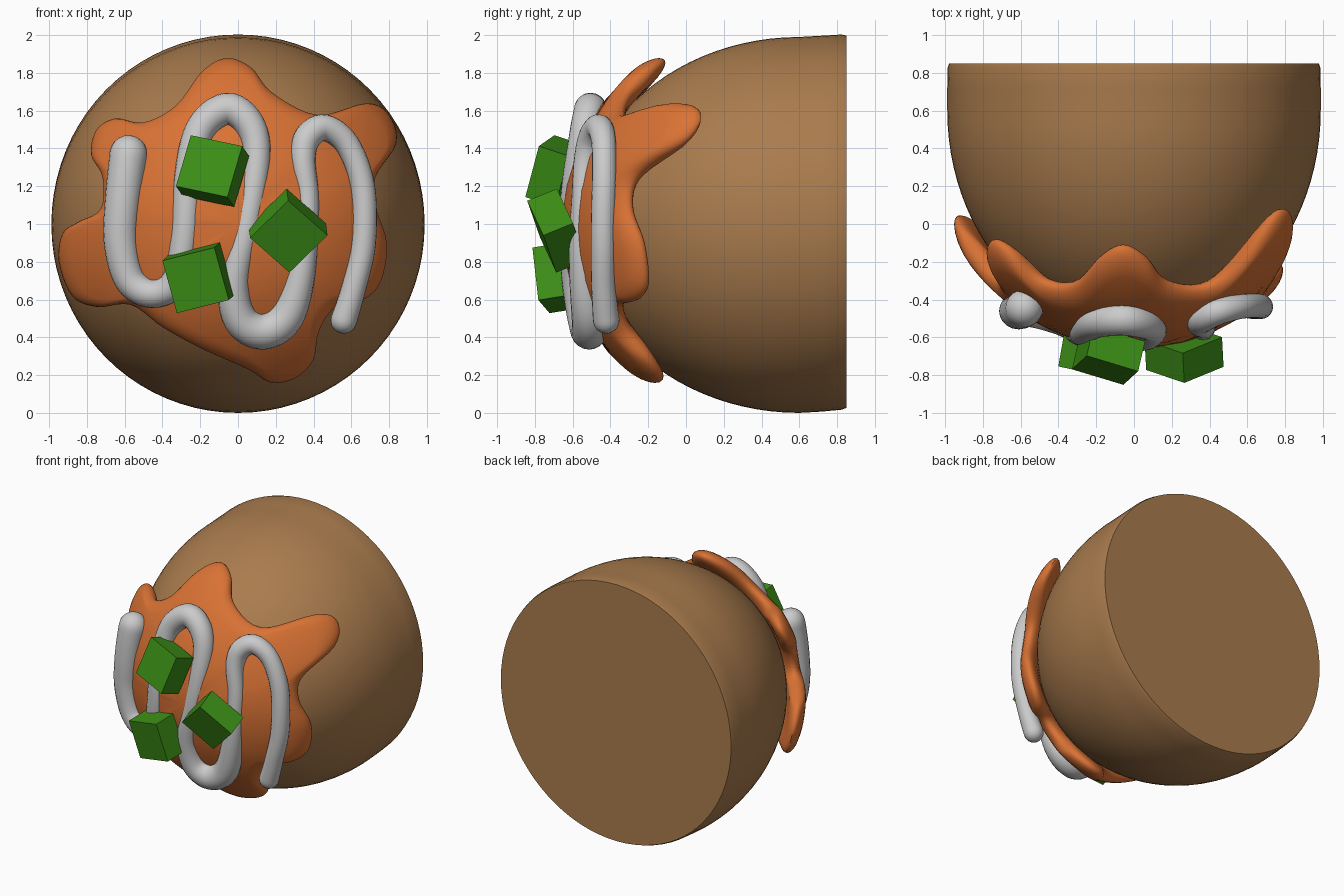
import bpy, bmesh, math
from mathutils import Vector, Euler

if "Cube" in bpy.data.objects:
    bpy.data.objects.remove(bpy.data.objects["Cube"])


def material(name, rgb):
    m = bpy.data.materials.new(name)
    m.diffuse_color = (*rgb, 1)
    m.use_nodes = True
    m.node_tree.nodes["Principled BSDF"].inputs["Base Color"].default_value = m.diffuse_color
    return m


def finish(name, bm, mat=None, smooth=True):
    bmesh.ops.recalc_face_normals(bm, faces=bm.faces)
    me = bpy.data.meshes.new(name)
    bm.to_mesh(me)
    bm.free()
    ob = bpy.data.objects.new(name, me)
    bpy.context.collection.objects.link(ob)
    if mat:
        me.materials.append(mat)
    if smooth:
        bpy.ops.object.select_all(action='DESELECT')
        ob.select_set(True)
        bpy.context.view_layer.objects.active = ob
        bpy.ops.object.shade_smooth_by_angle(angle=math.radians(50))
    return ob


def spline(pts, steps, closed=False):
    """Catmull-Rom through the given points."""
    v = [Vector(p) for p in pts]
    n = len(v)
    get = (lambda i: v[i % n]) if closed else (lambda i: v[max(0, min(n - 1, i))])
    out = []
    for i in range(n if closed else n - 1):
        a, b, c, d = (get(i + k) for k in (-1, 0, 1, 2))
        for s in range(steps):
            t = s / steps
            out.append(0.5 * (2 * b + (c - a) * t + (2 * a - 5 * b + 4 * c - d) * t * t
                              + (3 * b - a - 3 * c + d) * t ** 3))
    if not closed:
        out.append(v[-1])
    return out


def bridge(bm, r0, r1):
    n = len(r0)
    for i in range(n):
        bm.faces.new((r0[i], r0[(i + 1) % n], r1[(i + 1) % n], r1[i]))


def fan(bm, tip, ring):
    for i in range(len(ring)):
        bm.faces.new((tip, ring[i], ring[(i + 1) % len(ring)]))


brown = material("brown", (0.40, 0.20, 0.075))
orange = material("orange", (0.70, 0.17, 0.035))
green = material("green", (0.045, 0.27, 0.008))

# Body: dome facing the front, flat cut at the back
bm = bmesh.new()
profile = []
for k in range(1, 25):
    a = math.pi / 2 * k / 24
    profile.append((0.6 - 1.16 * math.cos(a), math.sin(a), 0.995))
profile += [(0.72, 1.0, 1.002), (0.825, 0.998, 1.01), (0.85, 0.99, 1.012)]
rings = []
for y, r, cz in profile:
    rings.append([bm.verts.new((0.988 * r * math.cos(t), y, cz + 0.995 * r * math.sin(t)))
                  for t in (2 * math.pi * i / 80 for i in range(80))])
fan(bm, bm.verts.new((0, -0.56, 0.995)), rings[0])
for r0, r1 in zip(rings, rings[1:]):
    bridge(bm, r0, r1)
bm.faces.new(rings[-1])
finish("body", bm, brown)

# Sauce: lobed puddle with rounded rim draped over the dome (x, z outline)
outline = [(-0.19, 1.81), (-0.06, 1.88), (0.07, 1.83), (0.18, 1.70), (0.42, 1.58),
           (0.68, 1.64), (0.80, 1.58), (0.84, 1.43), (0.73, 1.25), (0.73, 1.10),
           (0.79, 0.90), (0.76, 0.70), (0.67, 0.60), (0.52, 0.56), (0.43, 0.43),
           (0.40, 0.28), (0.30, 0.18), (0.17, 0.16), (0.05, 0.23), (-0.20, 0.34),
           (-0.40, 0.45), (-0.57, 0.57), (-0.75, 0.56), (-0.88, 0.62), (-0.95, 0.80),
           (-0.93, 0.95), (-0.85, 1.01), (-0.73, 1.08), (-0.72, 1.25), (-0.78, 1.37),
           (-0.75, 1.50), (-0.65, 1.56), (-0.50, 1.54), (-0.33, 1.63)]
rim = [0.985 * (p - Vector((0, 1))) for p in spline(outline, 5, True)]


def sauce_point(p, offset):
    q = math.sqrt(max(0.01, 1 - p.length_squared / 1.08 ** 2))
    n = Vector((p.x / 1.08 ** 2, -q / 1.2, p.y / 1.08 ** 2)).normalized()
    return Vector((p.x, 0.6 - 1.2 * q, 1 + p.y)) + n * offset


bm = bmesh.new()
edge = [bm.verts.new(sauce_point(p, 0)) for p in rim]
insets = [0.003, 0.011, 0.025, 0.045, 0.07, 0.10]
for side in (1, -1):
    prev = edge
    levels = [(1, d) for d in insets] + [(f, 0.10) for f in (0.8, 0.6, 0.4, 0.2)]
    for f, d in levels:
        h = 0.06 * side * math.sqrt(max(0, 1 - (1 - d / 0.10) ** 2))
        ring = [bm.verts.new(sauce_point(p * f * (1 - d / p.length), h)) for p in rim]
        bridge(bm, prev, ring)
        prev = ring
    fan(bm, bm.verts.new(sauce_point(Vector((0, 0)), 0.06 * side)), prev)
finish("sauce", bm, orange)

# Drizzle: zigzag tube with round ends (x, z, radius)
path = [(-0.58, 1.37, .10), (-0.61, 1.12, .095), (-0.62, 0.90, .09), (-0.57, 0.70, .082),
        (-0.45, 0.63, .075), (-0.33, 0.70, .075), (-0.28, 0.95, .075), (-0.26, 1.25, .077),
        (-0.20, 1.50, .08), (-0.06, 1.61, .085), (0.06, 1.53, .08), (0.10, 1.35, .072),
        (0.05, 1.00, .072), (-0.02, 0.70, .08), (0.01, 0.50, .09), (0.13, 0.43, .095),
        (0.26, 0.51, .09), (0.335, 0.75, .075), (0.37, 1.10, .06), (0.345, 1.34, .065),
        (0.37, 1.46, .072), (0.46, 1.51, .07), (0.58, 1.42, .065), (0.66, 1.20, .065),
        (0.665, 0.90, .065), (0.61, 0.65, .065), (0.56, 0.49, .07)]
pts = [(Vector((p.x, -0.6 + 0.36 * p.x ** 2 + 0.25 * (p.y - 1) ** 2, p.y)), p.z)
       for p in spline(path, 6)]


def round_end(end, inner):
    d = (end[0] - inner[0]).normalized()
    return [(end[0] + d * end[1] * math.sin(a), end[1] * math.cos(a))
            for a in (math.radians(k) for k in (18, 36, 54, 70, 83))]


pts = round_end(pts[0], pts[1])[::-1] + pts + round_end(pts[-1], pts[-2])
bm = bmesh.new()
rings = []
for i, (c, r) in enumerate(pts):
    t = (pts[min(i + 1, len(pts) - 1)][0] - pts[max(i - 1, 0)][0]).normalized()
    u = (Vector((0, 1, 0)) - t * t.y).normalized()
    w = t.cross(u)
    rings.append([bm.verts.new(c + r * (u * math.cos(a) + w * math.sin(a)))
                  for a in (2 * math.pi * k / 20 for k in range(20))])
for r0, r1 in zip(rings, rings[1:]):
    bridge(bm, r0, r1)
bm.faces.new(rings[0])
bm.faces.new(rings[-1])
finish("drizzle", bm)

# Diced toppings: centre and tilt / roll / yaw in degrees
for i, (loc, rot) in enumerate([((-0.135, -0.695, 1.28), (-18, 12, -13)),
                                ((0.265, -0.685, 0.965), (22, 43, 3)),
                                ((-0.21, -0.685, 0.715), (9, -14, -10))]):
    bm = bmesh.new()
    bmesh.ops.create_cube(bm, size=1)
    bmesh.ops.scale(bm, vec=(0.29, 0.17, 0.29), verts=bm.verts)
    ob = finish(f"diced_topping_{i + 1}", bm, green, False)
    ob.rotation_mode = 'YXZ'
    ob.rotation_euler = Euler([math.radians(a) for a in rot], 'YXZ')
    ob.location = loc
